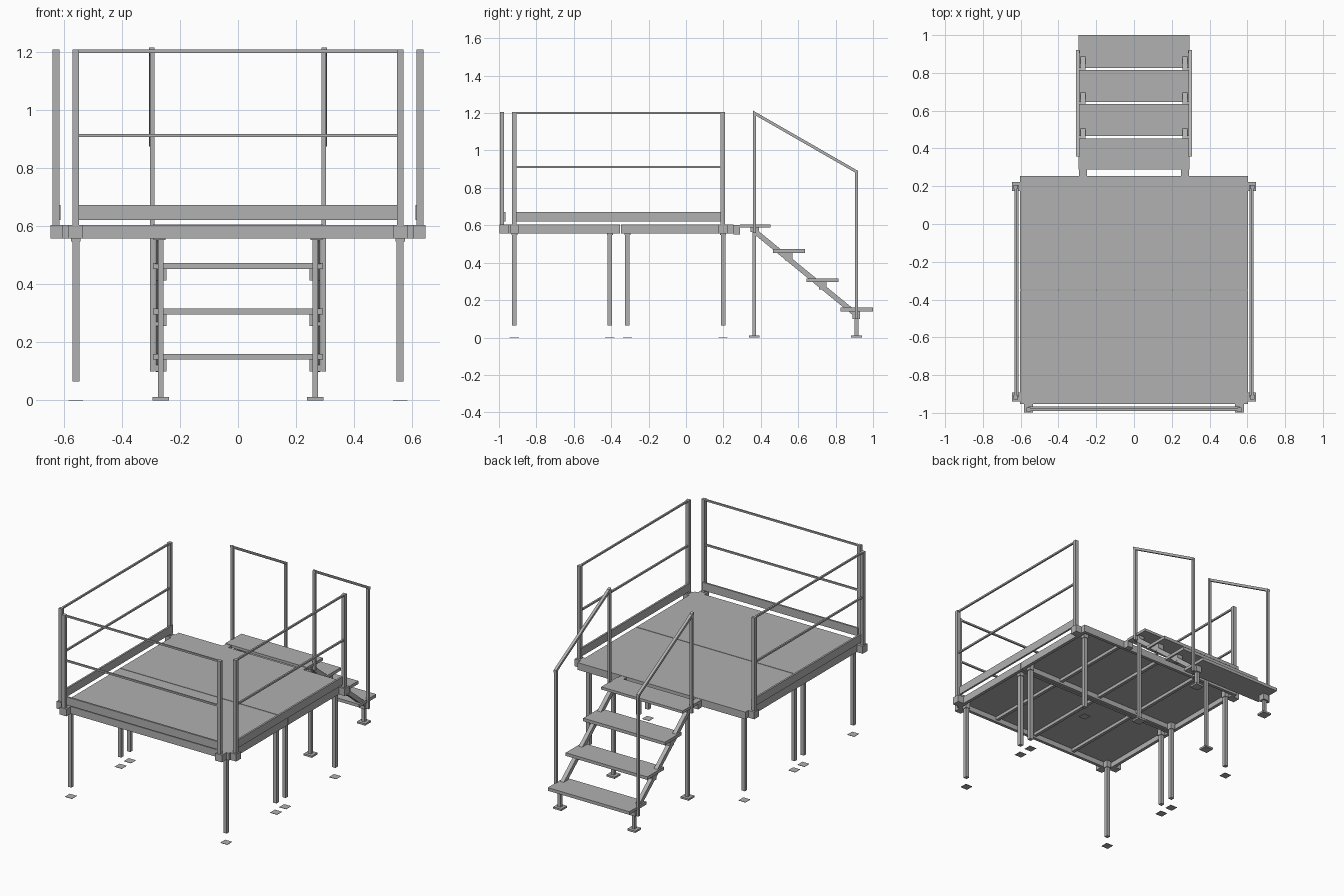
import bpy
from mathutils import Vector

cube = bpy.data.objects.get("Cube")
if cube:
    bpy.data.objects.remove(cube)

grey = bpy.data.materials.new("steel_grey")
grey.use_nodes = True
grey.diffuse_color = (0.44, 0.44, 0.44, 1)
grey.node_tree.nodes["Principled BSDF"].inputs["Base Color"].default_value = (0.44, 0.44, 0.44, 1)

CORNERS = [(sx, sy, sz) for sx in (0, 1) for sy in (0, 1) for sz in (0, 1)]
BOX_FACES = [(0, 1, 3, 2), (4, 6, 7, 5), (0, 4, 5, 1), (2, 3, 7, 6), (0, 2, 6, 4), (1, 5, 7, 3)]


def add_mesh(name, verts, faces):
    mesh = bpy.data.meshes.new(name)
    mesh.from_pydata(verts, [], faces)
    mesh.materials.append(grey)
    obj = bpy.data.objects.new(name, mesh)
    bpy.context.collection.objects.link(obj)
    return obj


def box(name, x, y, z):
    """Box from (low, high) ranges."""
    return add_mesh(name, [(x[i], y[j], z[k]) for i, j, k in CORNERS], BOX_FACES)


def post(name, x, y, z, size):
    """Square upright centred on x, y."""
    h = size / 2
    return box(name, (x - h, x + h), (y - h, y + h), z)


def side_box(name, side, x, y, z):
    """Box mirrored to the chosen side."""
    return box(name, sorted((side * x[0], side * x[1])), y, z)


def sloped_bar(name, x, start, end, width, depth):
    """Bar between two (y, z) points with plumb-cut ends."""
    a, b = Vector((0, *start)), Vector((0, *end))
    drop = Vector((0, 0, depth / 2))
    verts = []
    for sx in (-width / 2, width / 2):
        for p in (a, b):
            for s in (-1, 1):
                verts.append(p + drop * s + Vector((x + sx, 0, 0)))
    return add_mesh(name, verts, BOX_FACES)


LEG_X = 0.558
DECK_LOW, DECK_TOP = 0.557, 0.604
PANELS = [("front", -0.953, -0.352), ("back", -0.348, 0.253)]

# Deck panels: plate, rim, joists, legs and ground pads
for label, y0, y1 in PANELS:
    box(f"{label}_deck_plate", (-0.603, 0.603), (y0, y1), (0.59, DECK_TOP))
    for name, y in (("a", (y0, y0 + 0.02)), ("b", (y1 - 0.02, y1))):
        box(f"{label}_cross_beam_{name}", (-0.603, 0.603), y, (DECK_LOW, 0.59))
    for s in (-1, 1):
        side_box(f"{label}_side_beam", s, (0.583, 0.603), (y0 + 0.02, y1 - 0.02), (DECK_LOW, 0.59))
    for x in (-0.3, 0, 0.3):
        box(f"{label}_joist", (x - 0.01, x + 0.01), (y0 + 0.02, y1 - 0.02), (0.57, 0.59))
    for s in (-1, 1):
        for y in (y0 + 0.035, y1 - 0.055):
            post(f"{label}_leg", s * LEG_X, y, (0.065, 0.59), 0.024)
            post(f"{label}_leg_collar", s * LEG_X, y, (0.547, 0.59), 0.032)
            post(f"{label}_ground_pad", s * LEG_X, y, (0, 0.002), 0.05)

# Front guard rail
RAILS = [("top_rail", (1.196, 1.207)), ("middle_rail", (0.906, 0.917))]
for s in (-1, 1):
    side_box("front_rail_clamp", s, (0.535, 0.583), (-0.998, -0.953), (DECK_LOW, DECK_TOP))
    side_box("front_rail_post", s, (0.547, 0.57), (-0.995, -0.972), (DECK_TOP, 1.207))
for name, z in RAILS:
    box(f"front_{name}", (-LEG_X, LEG_X), (-0.989, -0.978), z)
box("front_toe_board", (-LEG_X, LEG_X), (-0.977, -0.965), (0.62, 0.672))

# Side guard rails
for s in (-1, 1):
    for y in (-0.918, 0.196):
        side_box("side_rail_clamp", s, (0.603, 0.645), (y - 0.022, y + 0.026), (DECK_LOW, DECK_TOP))
        post("side_rail_post", s * 0.626, y, (DECK_TOP, 1.207), 0.023)
    for name, z in RAILS:
        side_box(f"side_{name}", s, (0.621, 0.632), (-0.918, 0.196), z)
    side_box("side_toe_board", s, (0.611, 0.623), (-0.918, 0.206), (0.62, 0.672))

# Stair treads
box("top_tread", (-0.293, 0.293), (0.288, 0.452), (0.588, 0.605))
for i in range(3):
    y, z = 0.465 + 0.18 * i, 0.472 - 0.156 * i
    box("tread", (-0.293, 0.293), (y, y + 0.172 + 0.004 * (i == 2) - 0.001), (z - 0.02, z))
    for s in (-1, 1):
        side_box("tread_bracket", s, (0.246, 0.284), (y + 0.065, y + 0.105), (z - 0.06, z - 0.02))

# Stair supports and handrails, one set per side
UPPER_Y, LOWER_Y = 0.365, 0.912
for s in (-1, 1):
    side_box("stair_hook", s, (0.25, 0.29), (0.253, 0.29), (0.552, 0.602))
    side_box("top_tread_bracket", s, (0.246, 0.284), (0.345, 0.39), (0.563, 0.588))
    sloped_bar("stringer", s * 0.27, (UPPER_Y, 0.57), (0.92, 0.115), 0.026, 0.036)
    for y, top in ((UPPER_Y, 0.565), (LOWER_Y, 0.115)):
        post("stair_foot_post", s * 0.266, y, (0.01, top), 0.02)
        post("stair_foot_plate", s * 0.266, y, (0, 0.012), 0.058)
    for y, z in ((UPPER_Y, (0.56, 1.207)), (LOWER_Y, (0.1, 0.885))):
        post("handrail_post", s * 0.295, y, z, 0.016)
    sloped_bar("handrail", s * 0.297, (UPPER_Y - 0.008, 1.205), (LOWER_Y + 0.008, 0.882), 0.018, 0.018)
